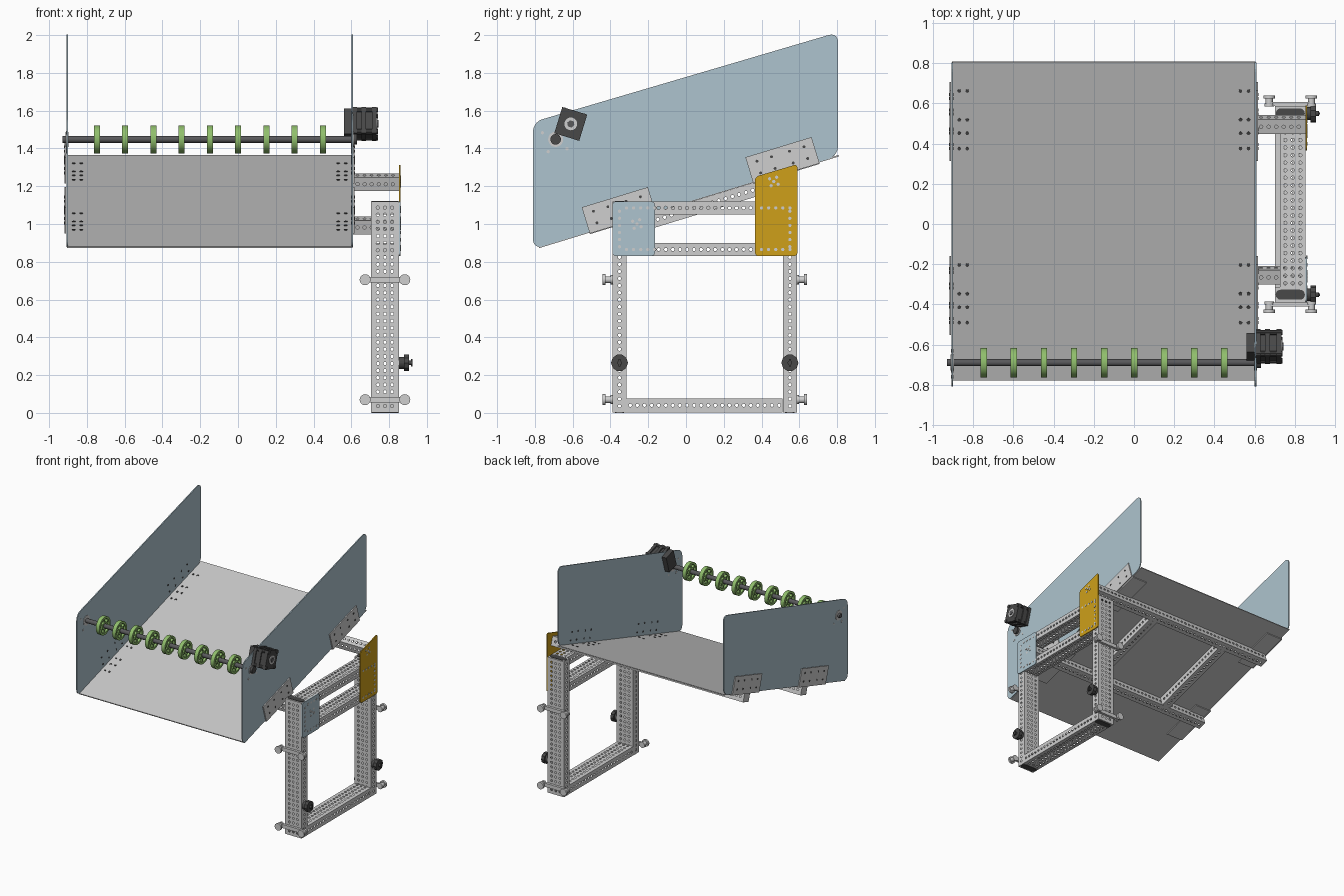
import bpy, bmesh, math
from mathutils import Matrix, Vector

if "Cube" in bpy.data.objects:
    bpy.data.objects.remove(bpy.data.objects["Cube"])


def material(name, *rgb):
    m = bpy.data.materials.new(name)
    m.use_nodes = True
    m.diffuse_color = (*rgb, 1)
    m.node_tree.nodes["Principled BSDF"].inputs["Base Color"].default_value = (*rgb, 1)
    return m


METAL = material("light grey metal", .62, .62, .62)
TRAY = material("tray grey", .58, .58, .58)
BLUE = material("pale blue panel", .42, .55, .62)
GOLD = material("gold plate", .62, .35, .01)
GREEN = material("green rubber", .28, .52, .15)
DARK = material("dark grey", .065, .065, .065)
SHAFT = material("shaft grey", .1, .1, .105)

T, R = Matrix.Translation, Matrix.Rotation
ALONG_X, ALONG_Y = R(math.pi / 2, 4, 'Y'), R(-math.pi / 2, 4, 'X')
# Tilted frame of the tray: y runs up the slope, z is normal to the floor
TILT = T((0, -.78, .88)) @ R(math.radians(17), 4, 'X')


def finish(bm, name, mat, smooth=False):
    me = bpy.data.meshes.new(name)
    bm.to_mesh(me)
    bm.free()
    me.materials.append(mat)
    ob = bpy.data.objects.new(name, me)
    bpy.context.collection.objects.link(ob)
    if smooth:
        bpy.ops.object.select_all(action='DESELECT')
        ob.select_set(True)
        bpy.context.view_layer.objects.active = ob
        bpy.ops.object.shade_smooth_by_angle()
    return ob


def box(bm, center, size, frame=Matrix()):
    bmesh.ops.create_cube(bm, size=1, matrix=frame @ T(center) @ Matrix.Diagonal((*size, 1)))


def cyl(bm, center, r, depth, axis=Matrix(), frame=Matrix(), n=20):
    bmesh.ops.create_cone(bm, cap_ends=True, segments=n, radius1=r, radius2=r,
                          depth=depth, matrix=frame @ T(center) @ axis)


def ring(bm, r0, r1, width):
    # Square-section ring around the x axis
    h = width / 2
    vs = [bm.verts.new(p) for p in ((-h, 0, r0), (h, 0, r0), (h, 0, r1), (-h, 0, r1))]
    es = [bm.edges.new((vs[i], vs[(i + 1) % 4])) for i in range(4)]
    bmesh.ops.spin(bm, geom=vs + es, cent=(0, 0, 0), axis=(1, 0, 0), angle=math.tau,
                   steps=28, use_merge=True)


def plate(name, x, pts, radius, mat, thick=.008):
    # Rounded plate cut from a y-z outline
    bm = bmesh.new()
    f = bm.faces.new([bm.verts.new((x - thick / 2, y, z)) for y, z in pts])
    bmesh.ops.bevel(bm, geom=list(bm.verts), offset=radius, segments=5,
                    affect='VERTICES', profile=.5)
    out = bmesh.ops.extrude_face_region(bm, geom=list(bm.faces))
    bmesh.ops.translate(bm, vec=(thick, 0, 0),
                        verts=[v for v in out['geom'] if isinstance(v, bmesh.types.BMVert)])
    bmesh.ops.recalc_face_normals(bm, faces=bm.faces)
    return finish(bm, name, mat)


PITCH = .0375


def panel(bm, width, length, rows, frame):
    # Flat strip in local x-z with a grid of octagonal holes
    def face(*pts):
        bm.faces.new([bm.verts.new(frame @ Vector((a, 0, b))) for a, b in pts])

    def quad(a0, a1, b0, b1):
        face((a0, b0), (a1, b0), (a1, b1), (a0, b1))
    n = int(length / PITCH)
    a0, b0 = -rows * PITCH / 2, (length - n * PITCH) / 2
    quad(-width / 2, a0, 0, length)
    quad(-a0, width / 2, 0, length)
    quad(a0, -a0, 0, b0)
    quad(a0, -a0, length - b0, length)
    h = PITCH / 2
    outer = [(h, 0), (h, h), (0, h), (-h, h), (-h, 0), (-h, -h), (0, -h), (h, -h)]
    inner = [(.009 * math.cos(k * math.pi / 4), .009 * math.sin(k * math.pi / 4)) for k in range(8)]
    for i in range(rows):
        for j in range(n):
            ca, cb = a0 + (i + .5) * PITCH, b0 + (j + .5) * PITCH
            for k in range(8):
                m = (k + 1) % 8
                face(*[(ca + p[0], cb + p[1]) for p in (outer[k], outer[m], inner[m], inner[k])])


def beam(name, start, length, w, d, rows, axis=Matrix(), frame=Matrix()):
    # Perforated tube running along the given axis
    bm = bmesh.new()
    place = frame @ T(start) @ axis
    for k in range(4):
        wide, off, n = (w, d, rows) if k % 2 == 0 else (d, w, 1)
        panel(bm, wide, length, n, place @ R(k * math.pi / 2, 4, 'Z') @ T((0, -off / 2, 0)))
    for z in (0, length):
        box(bm, (0, 0, abs(z - .002)), (w, d, .003), place)
    return finish(bm, name, METAL)


# Tray floor and side panels
bm = bmesh.new()
box(bm, (-.15, .83, -.004), (1.51, 1.66, .008), TILT)
finish(bm, "tray_floor", TRAY)
outline = [(-.81, .867), (-.81, 1.54), (.805, 2.015), (.805, 1.36)]
plate("right_side_panel", -.905, outline, .05, BLUE)
plate("left_side_panel", .605, outline, .05, BLUE)

# Rails and cross bars beneath the tray
for name, u in (("front", .535), ("back", 1.319)):
    beam(name + "_tray_rail", (-.9, u, -.046), 1.753, .075, .075, 1, ALONG_X, TILT)
for i, x in enumerate((-.5, .2)):
    beam(f"cross_bar_{i}", (x, .573, -.046), .708, .075, .075, 1, ALONG_Y, TILT)

# Angle brackets holding the panels to the rails, with bolt heads
brackets, bolts = bmesh.new(), bmesh.new()
for u in (.462, 1.368):
    for x, s in ((-.905, -1), (.605, 1)):
        box(brackets, (x + s * .009, u, .06), (.008, .366, .145), TILT)
        box(brackets, (x - s * .07, u, -.012), (.14, .366, .008), TILT)
        for v in (-.13, -.05, .05, .13):
            for w in (.03, .095):
                cyl(bolts, (x + s * .011, u + v, w), .008, .008, ALONG_X, TILT, 8)
                cyl(bolts, (x - s * .004, u + v, w), .008, .004, ALONG_X, TILT, 8)
        for v in (-.16, -.08, -.01, .14):
            for a in (.035, .075):
                cyl(bolts, (x - s * a, u + v, .001), .009, .004, Matrix(), TILT, 8)
finish(brackets, "angle_brackets", METAL)
finish(bolts, "bolt_heads", DARK)

# Upright frame
XC = .778
for name, y in (("front", -.352), ("back", .55)):
    beam(name + "_post", (XC, y, .003), 1.117, .15, .075, 3)
beam("bottom_beam", (XC, -.314, .04), .826, .15, .074, 3, ALONG_Y)
beam("middle_beam", (XC + .012, -.314, .865), .826, .126, .07, 3, ALONG_Y)
beam("top_beam", (XC + .012, -.314, 1.085), .826, .126, .07, 3, ALONG_Y)

# Corner plates on the frame
plate("gold_corner_plate", .857, [(.365, .83), (.365, 1.25), (.59, 1.317), (.59, .83)], .02, GOLD)
plate("blue_corner_plate", .857, [(-.39, .83), (-.39, 1.12), (-.165, 1.12), (-.165, .83)], .02, BLUE)
bm = bmesh.new()
for y, z in ((.465, 1.225), (-.26, 1.0)):
    for k in range(5):
        r = .027 if k else 0
        cyl(bm, (.859, y + r * math.cos(k * math.tau / 4 + 1), z + r * math.sin(k * math.tau / 4 + 1)),
            .009, .008, ALONG_X, n=8)
for i in range(6):
    for y in (-.352, .55):
        cyl(bm, (.859, y, .88 + i * PITCH), .009, .008, ALONG_X, n=8)
for i in range(5):
    for y in (-.315, .4):
        for z in (.865, 1.085):
            cyl(bm, (.859, y + i * PITCH, z), .009, .008, ALONG_X, n=8)
finish(bm, "corner_plate_holes", METAL)

# Dark inserts in the post ends
bm = bmesh.new()
for y in (-.352, .55):
    for z in (.004, 1.119):
        box(bm, (XC, y, z), (.095, .05, .008))
        for s in (-1, 1):
            cyl(bm, (XC + s * .0475, y, z), .025, .008)
finish(bm, "post_end_inserts", DARK)

# Clamp bars with round ends on the front and back of the posts
bm = bmesh.new()
for y, s in ((-.39, -1), (.588, 1)):
    for z in (.07, .705):
        box(bm, (XC, y + s * .01, z), (.2, .02, .03))
        for e in (-1, 1):
            cyl(bm, (XC + e * .105, y + s * .022, z), .018, .05, ALONG_Y)
            cyl(bm, (XC + e * .105, y + s * .044, z), .029, .016, ALONG_Y)
            cyl(bm, (XC + e * .105, y + s * .004, z), .024, .014, ALONG_Y)
finish(bm, "clamp_bars", METAL, True)

# Hand knobs on the posts
bm = bmesh.new()
for y in (-.352, .55):
    cyl(bm, (.868, y, .265), .032, .03, ALONG_X)
    cyl(bm, (.892, y, .265), .045, .028, ALONG_X, n=10)
    cyl(bm, (.912, y, .265), .012, .02, ALONG_X)
    box(bm, (.921, y, .265), (.008, .012, .04))
finish(bm, "hand_knobs", DARK)

# Roller shaft, bearings and wheels
SY, SZ = -.69, 1.448
bm = bmesh.new()
cyl(bm, (-.15, SY, SZ), .018, 1.56, ALONG_X)
finish(bm, "roller_shaft", SHAFT, True)
bm = bmesh.new()
for x in (-.905, .605):
    cyl(bm, (x, SY, SZ), .04, .016, ALONG_X)
    for y, z in ((-.07, .035), (-.04, -.065), (.06, -.05)):
        cyl(bm, (x, SY + y, SZ + z), .009, .012, ALONG_X, n=8)
finish(bm, "shaft_bearings", METAL, True)
for i in range(9):
    bm = bmesh.new()
    ring(bm, .056, .074, .032)
    ring(bm, .017, .032, .032)
    for k in range(6):
        box(bm, (0, 0, .044), (.022, .012, .03), R(k * math.tau / 6, 4, 'X'))
    bmesh.ops.recalc_face_normals(bm, faces=bm.faces)
    wheel = finish(bm, f"roller_wheel_{i}", GREEN, True)
    wheel.location = (-.747 + i * .1495, SY, SZ)

# Drive motor with ribbed housing
MOTOR = T((0, -.61, 1.53)) @ R(math.radians(-17), 4, 'X')
bm = bmesh.new()
box(bm, (.665, 0, 0), (.1, .12, .125), MOTOR)
for x in (.618, .665, .722):
    box(bm, (x, 0, 0), (.024, .138, .145), MOTOR)
for y in (-.055, .055):
    for z in (-.06, .06):
        cyl(bm, (.675, y, z), .014, .13, ALONG_X, MOTOR, 10)
box(bm, (.58, 0, 0), (.04, .1, .14), MOTOR)
cyl(bm, (.62, SY, SZ), .028, .022, ALONG_X)
finish(bm, "drive_motor", DARK)
bm = bmesh.new()
cyl(bm, (.736, 0, 0), .034, .006, ALONG_X, MOTOR)
finish(bm, "motor_face", METAL, True)
bm = bmesh.new()
cyl(bm, (.74, 0, 0), .02, .006, ALONG_X, MOTOR, 6)
finish(bm, "motor_hub", SHAFT)
